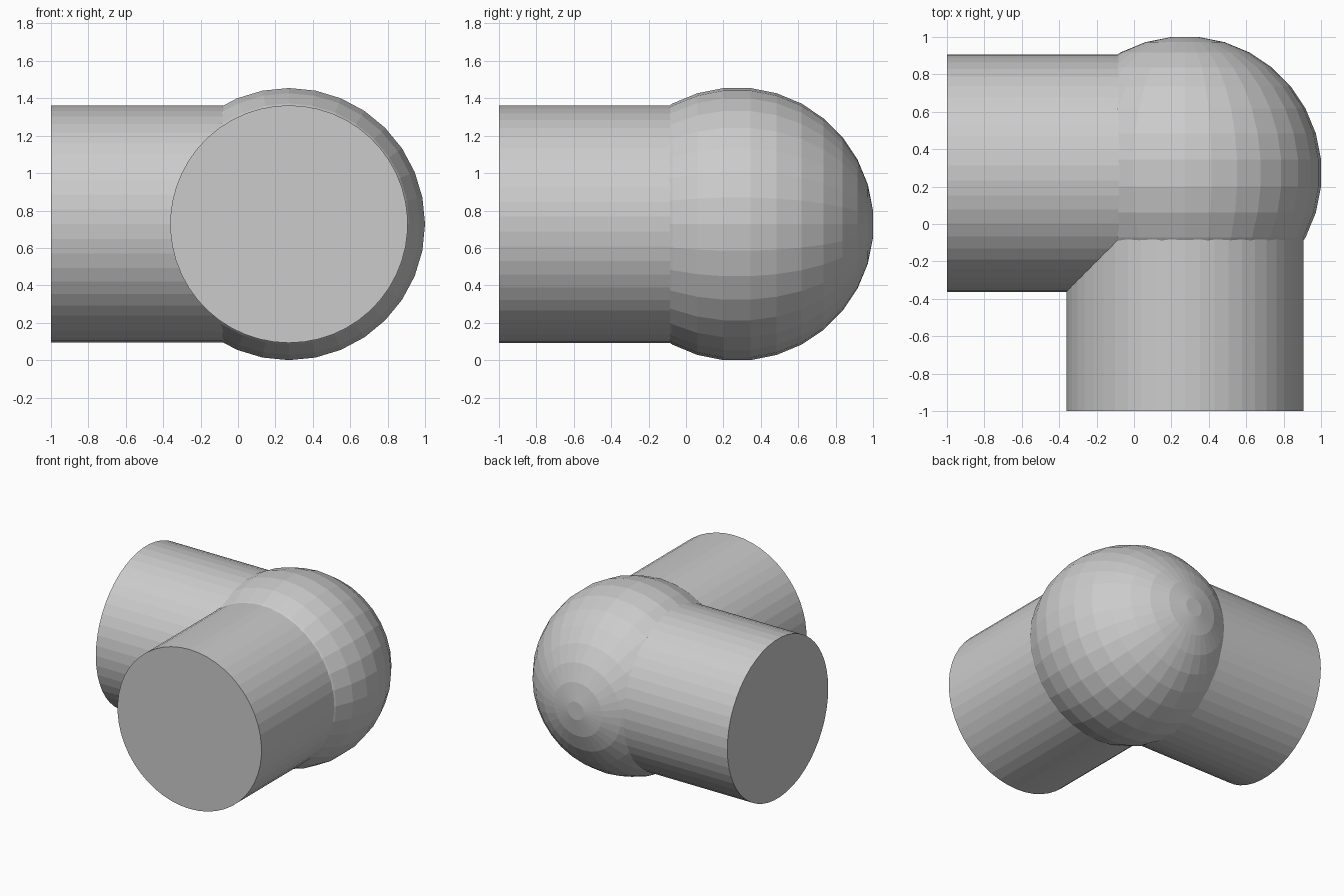
import bpy, bmesh
from math import pi, sin, cos
from mathutils import Matrix, Vector

if "Cube" in bpy.data.objects:
    bpy.data.objects.remove(bpy.data.objects["Cube"])

C = Vector((0.2725, 0.2725, 0.7275))   # shared joint centre
BALL_R = 0.731                          # ball radius through its vertices
PIPE_R = 0.635
SEG, RINGS = 32, 16


def add_object(name, bm):
    bmesh.ops.recalc_face_normals(bm, faces=bm.faces)
    me = bpy.data.meshes.new(name)
    bm.to_mesh(me)
    bm.free()
    ob = bpy.data.objects.new(name, me)
    bpy.context.collection.objects.link(ob)
    return ob


def ball(name):
    # faceted ball with flat discs at both poles, pole axis along y
    bm = bmesh.new()
    rings = []
    for i in range(RINGS):
        p = pi * (i + 0.5) / RINGS
        rings.append([bm.verts.new(C + BALL_R * Vector((
            sin(p) * cos(2 * pi * j / SEG), cos(p), sin(p) * sin(2 * pi * j / SEG))))
            for j in range(SEG)])
    for a, b in zip(rings, rings[1:]):
        for j in range(SEG):
            k = (j + 1) % SEG
            bm.faces.new((a[j], a[k], b[k], b[j]))
    bm.faces.new(rings[0])
    bm.faces.new(rings[-1])
    return add_object(name, bm)


def pipe(name, axis):
    # solid round arm from the joint centre out to -1 on the given axis
    length = 1 + C.x
    rot = Matrix.Rotation(-pi / 2, 4, 'Y') if axis == 'X' else Matrix.Rotation(pi / 2, 4, 'X')
    mat = Matrix.Translation(C) @ rot @ Matrix.Translation((0, 0, length / 2))
    bm = bmesh.new()
    bmesh.ops.create_cone(bm, cap_ends=True, segments=50, radius1=PIPE_R,
                          radius2=PIPE_R, depth=length, matrix=mat)
    return add_object(name, bm)


# Elbow: ball joint with two arms fused into one solid
elbow = ball("elbow_joint")
for arm in (pipe("left_arm", 'X'), pipe("front_arm", 'Y')):
    mod = elbow.modifiers.new("fuse", 'BOOLEAN')
    mod.operation = 'UNION'
    mod.solver = 'EXACT'
    mod.object = arm
    bpy.context.view_layer.objects.active = elbow
    bpy.ops.object.modifier_apply(modifier=mod.name)
    bpy.data.objects.remove(arm)
